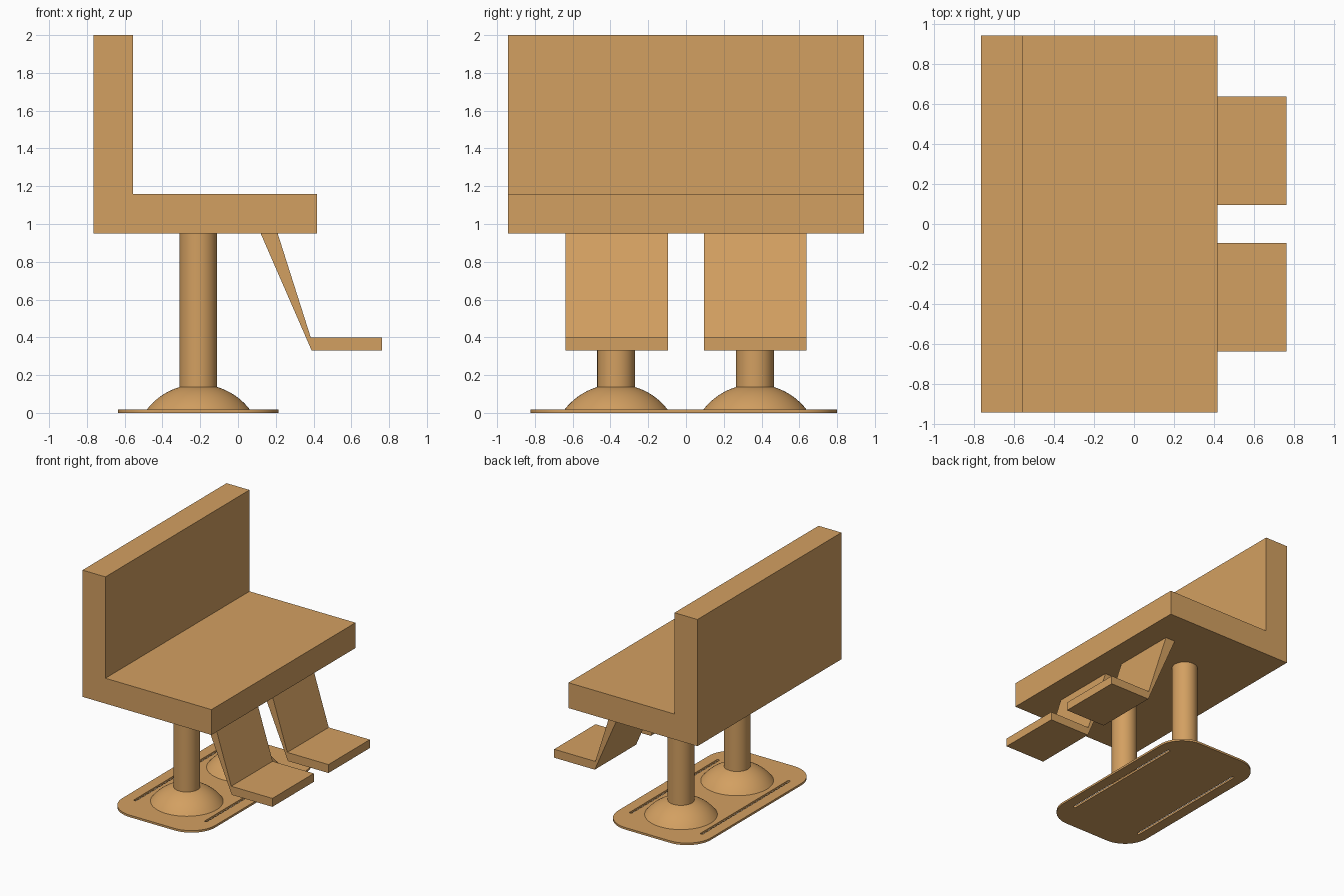
import bpy, bmesh
from math import sin, cos, pi, sqrt, radians

if "Cube" in bpy.data.objects:
    bpy.data.objects.remove(bpy.data.objects["Cube"])

tan = bpy.data.materials.new("tan")
tan.diffuse_color = (0.65, 0.35, 0.12, 1)
tan.use_nodes = True
tan.node_tree.nodes["Principled BSDF"].inputs["Base Color"].default_value = tan.diffuse_color


def add_object(name, bm):
    bmesh.ops.recalc_face_normals(bm, faces=bm.faces[:])
    mesh = bpy.data.meshes.new(name)
    bm.to_mesh(mesh)
    bm.free()
    obj = bpy.data.objects.new(name, mesh)
    bpy.context.collection.objects.link(obj)
    mesh.materials.append(tan)
    return obj


def smooth(obj):
    bpy.ops.object.select_all(action='DESELECT')
    obj.select_set(True)
    bpy.context.view_layer.objects.active = obj
    bpy.ops.object.shade_smooth_by_angle(angle=radians(30))


def extrude_profile(name, points, y0, y1):
    """Extrude an XZ outline along y."""
    bm = bmesh.new()
    face = bm.faces.new([bm.verts.new((x, y0, z)) for x, z in points])
    new = bmesh.ops.extrude_face_region(bm, geom=[face], use_keep_orig=True)["geom"]
    verts = [v for v in new if isinstance(v, bmesh.types.BMVert)]
    bmesh.ops.translate(bm, verts=verts, vec=(0, y1 - y0, 0))
    return add_object(name, bm)


def lathe(name, points, x, y, sides=64):
    """Revolve an RZ profile into a capped solid."""
    bm = bmesh.new()
    rings = [[bm.verts.new((x + r * cos(2 * pi * i / sides), y + r * sin(2 * pi * i / sides), z))
              for i in range(sides)] for r, z in points]
    for a, b in zip(rings, rings[1:]):
        for i in range(sides):
            j = (i + 1) % sides
            bm.faces.new((a[i], a[j], b[j], b[i]))
    bm.faces.new(rings[0])
    bm.faces.new(rings[-1])
    smooth(add_object(name, bm))


def rounded_rect(cx, cy, hx, hy, r, steps):
    pts = []
    for k, (sx, sy) in enumerate([(1, 1), (-1, 1), (-1, -1), (1, -1)]):
        for i in range(steps + 1):
            a = (k + i / steps) * pi / 2
            pts.append((cx + sx * (hx - r) + r * cos(a), cy + sy * (hy - r) + r * sin(a)))
    return pts


# Bench: seat and backrest in one L-shaped block
extrude_profile("seat_and_backrest",
                [(-0.765, 0.95), (0.417, 0.95), (0.417, 1.16), (-0.555, 1.16), (-0.555, 2.0), (-0.765, 2.0)],
                -0.943, 0.943)

# Footrests hanging under the seat
foot = [(0.12, 0.95), (0.21, 0.95), (0.385, 0.40), (0.762, 0.40), (0.762, 0.33), (0.39, 0.33)]
for label, y in (("left", -0.367), ("right", 0.367)):
    extrude_profile(label + "_footrest", foot, y - 0.271, y + 0.271)

# Posts with domed feet
px, R = -0.21, 0.345
zc = 0.015 - sqrt(R * R - 0.275 ** 2)
dome = []
for i in range(11):
    r = 0.275 + (0.1 - 0.275) * i / 10
    dome.append((r, zc + sqrt(R * R - r * r)))
for label, y in (("left", -0.37), ("right", 0.365)):
    lathe(label + "_post", dome + [(0.1, 0.95)], px, y)

# Base plate: rounded outline with two bolt slots
curve = bpy.data.curves.new("base_plate", 'CURVE')
curve.dimensions = '2D'
curve.fill_mode = 'BOTH'
curve.extrude = 0.0085
outlines = [rounded_rect(px, -0.012, 0.425, 0.811, 0.22, 14)]
outlines += [rounded_rect(px + s * 0.325, -0.012, 0.011, 0.58, 0.0105, 4) for s in (-1, 1)]
for pts in outlines:
    spline = curve.splines.new('POLY')
    spline.points.add(len(pts) - 1)
    for p, (x, y) in zip(spline.points, pts):
        p.co = (x, y, 0, 1)
    spline.use_cyclic_u = True
plate = bpy.data.objects.new("base_plate", curve)
bpy.context.collection.objects.link(plate)
plate.location.z = 0.0085
curve.materials.append(tan)
bpy.ops.object.select_all(action='DESELECT')
plate.select_set(True)
bpy.context.view_layer.objects.active = plate
bpy.ops.object.convert(target='MESH')
bm = bmesh.new()
bm.from_mesh(plate.data)
bmesh.ops.remove_doubles(bm, verts=bm.verts[:], dist=0.0001)
bmesh.ops.recalc_face_normals(bm, faces=bm.faces[:])
bm.to_mesh(plate.data)
bm.free()
smooth(plate)
